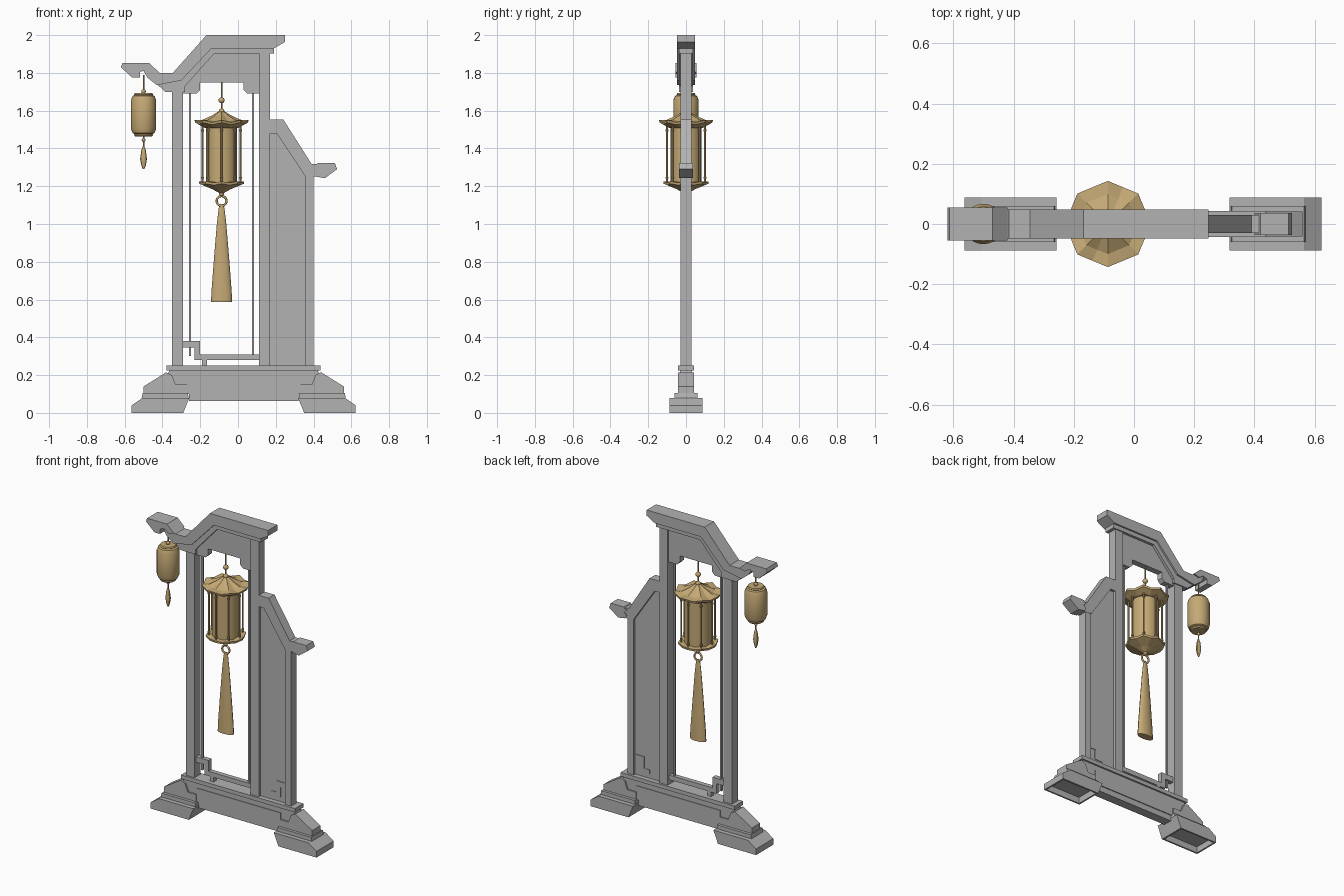
import bpy
import bmesh
import math
from mathutils import Matrix, Vector

cube = bpy.data.objects.get("Cube")
if cube:
    bpy.data.objects.remove(cube, do_unlink=True)


def make_material(name, rgb):
    mat = bpy.data.materials.new(name)
    mat.use_nodes = True
    colour = (*rgb, 1)
    mat.diffuse_color = colour
    mat.node_tree.nodes["Principled BSDF"].inputs["Base Color"].default_value = colour
    return mat


GREY = make_material("stone_grey", (.45, .45, .45))
GOLD = make_material("warm_gold", (.56, .4, .18))
FOOT_MIDDLE = .03
LANTERN_X = -.087
SMALL_X = -.5


def finish(name, bm, material, smooth=False):
    """Turn a bmesh into a named, coloured object."""
    bmesh.ops.recalc_face_normals(bm, faces=bm.faces)
    mesh = bpy.data.meshes.new(name)
    bm.to_mesh(mesh)
    bm.free()
    mesh.materials.append(material)
    obj = bpy.data.objects.new(name, mesh)
    bpy.context.collection.objects.link(obj)
    if smooth:
        bpy.ops.object.select_all(action="DESELECT")
        obj.select_set(True)
        bpy.context.view_layer.objects.active = obj
        bpy.ops.object.shade_smooth_by_angle(angle=math.radians(35))
    return obj


def slab(name, points, depth, mirror=False, hollow=False):
    """Extrude a front outline evenly to both sides of the middle plane."""
    if mirror:
        points = [(2 * FOOT_MIDDLE - x, z) for x, z in points]
    bm = bmesh.new()
    face = bm.faces.new([bm.verts.new((x, -depth, z)) for x, z in points])
    sweep = bmesh.ops.extrude_face_region(bm, geom=[face])
    moved = [v for v in sweep["geom"] if isinstance(v, bmesh.types.BMVert)]
    bmesh.ops.translate(bm, verts=moved, vec=(0, 2 * depth, 0))
    bmesh.ops.recalc_face_normals(bm, faces=bm.faces)
    if hollow:
        bm.normal_update()
        under = min(bm.faces, key=lambda f: f.calc_center_median().z)
        bmesh.ops.inset_region(bm, faces=[under], thickness=.015)
        lift = bmesh.ops.extrude_face_region(bm, geom=[under])
        inner = [v for v in lift["geom"] if isinstance(v, bmesh.types.BMVert)]
        bmesh.ops.translate(bm, verts=inner, vec=(0, 0, .04))
        bmesh.ops.delete(bm, geom=[under], context="FACES_ONLY")
    return finish(name, bm, GREY)


def block(name, left, right, low, high, depth):
    return slab(name, [(left, low), (right, low), (right, high), (left, high)], depth)


def turned(name, profile, x, sides=24, y=0, smooth=True, sag=0, flatten=1):
    """Revolve (radius, height) pairs; sag gives straight, drooping eaves."""
    bm = bmesh.new()
    rings = []
    for radius, height in profile:
        ring = []
        for i in range(sides):
            angle = math.tau * i / sides
            r, z = radius, height
            if sag and i % 2:
                r *= math.cos(math.tau / sides)
                z -= sag * radius
            ring.append(bm.verts.new((x + r * math.cos(angle),
                                      y + flatten * r * math.sin(angle), z)))
        rings.append(ring)
    for low, high in zip(rings, rings[1:]):
        for i in range(sides):
            j = (i + 1) % sides
            bm.faces.new((low[i], low[j], high[j], high[i]))
    bm.faces.new(rings[0])
    bm.faces.new(rings[-1])
    return finish(name, bm, GOLD, smooth)


def rod(name, x, low, high, radius, y=0):
    return turned(name, [(radius, low), (radius, high)], x, 8, y)


def bead(name, x, z, radius):
    bm = bmesh.new()
    bmesh.ops.create_uvsphere(bm, u_segments=16, v_segments=10, radius=radius,
                              matrix=Matrix.Translation((x, 0, z)))
    return finish(name, bm, GOLD, True)


# Stepped feet, mirrored about the middle of the base
for side, flip in (("right", False), ("left", True)):
    slab(side + "_foot", [(-.563, 0), (-.563, .04), (-.505, .08), (-.257, .08),
                          (-.27, .05), (-.29, 0)], .088, flip, True)
    slab(side + "_foot_step", [(-.51, .08), (-.505, .105), (-.265, .105),
                               (-.262, .08)], .06, flip)
    slab(side + "_foot_shoulder", [(-.5, .1), (-.5, .14), (-.38, .215), (-.35, .2),
                                   (-.33, .15), (-.27, .15), (-.27, .1)], .042, flip)

# Base beam and sill
block("base_beam", -.27, .33, .1, .19, .036)
block("base_lower_rim", -.26, .32, .063, .1, .03)
slab("base_upper_beam", [(-.34, .15), (-.37, .21), (-.36, .228), (.42, .228),
                         (.43, .21), (.4, .15)], .032)
block("sill", -.378, .438, .225, .25, .043)

# Posts and slender rails
block("right_post", -.35, -.29, .25, 1.72, .03)
block("middle_post", .11, .17, .25, 1.91, .03)
block("left_post", .355, .4, .25, 1.27, .028)
for name, x in (("right_rail", -.254), ("middle_rail", .08)):
    block(name, x - .006, x + .006, .3, 1.72, .006)

# Lower lattice in the opening, and its shallow echo on the side panel
block("lattice_arm", -.29, -.2, .345, .38, .016)
block("lattice_upright", -.23, -.2, .28, .38, .0155)
block("lattice_bar", -.23, .11, .28, .31, .015)
block("lattice_stub", -.19, -.165, .25, .28, .015)
block("panel_lattice_arm", .29, .355, .345, .38, .016)
block("panel_lattice_upright", .29, .315, .28, .38, .0155)
block("panel_lattice_bar", .25, .315, .28, .305, .015)

# Side panel with its sloping cap
slab("side_panel", [(.17, .25), (.36, .25), (.36, 1.27), (.21, 1.49), (.17, 1.49)], .012)
slab("side_cap", [(.17, 1.48), (.17, 1.553), (.24, 1.553), (.39, 1.317), (.42, 1.317),
                  (.42, 1.25), (.355, 1.255), (.204, 1.48)], .03)
slab("side_cap_tip", [(.4, 1.27), (.42, 1.29), (.4, 1.3), (.42, 1.322), (.513, 1.322),
                      (.525, 1.29), (.46, 1.243), (.415, 1.25)], .036)

# Top roof beam, under trim, upturned tip and bracket panel
slab("roof_beam", [(-.5, 1.81), (-.47, 1.84), (-.415, 1.8), (-.345, 1.8), (-.167, 2),
                   (.248, 2), (.248, 1.963), (.19, 1.93), (-.14, 1.93), (-.3, 1.76),
                   (-.43, 1.735), (-.48, 1.775)], .048)
slab("roof_trim", [(-.44, 1.75), (-.3, 1.77), (-.14, 1.94), (.19, 1.94), (.19, 1.903),
                   (-.125, 1.903), (-.28, 1.73), (-.28, 1.7), (-.385, 1.7)], .037)
slab("roof_tip", [(-.62, 1.83), (-.612, 1.852), (-.47, 1.852), (-.42, 1.805),
                  (-.46, 1.795), (-.49, 1.815), (-.52, 1.805), (-.52, 1.775),
                  (-.56, 1.775)], .055)
slab("bracket_panel", [(-.29, 1.72), (-.125, 1.91), (.11, 1.91), (.11, 1.69),
                       (.05, 1.69), (.03, 1.71), (.03, 1.75), (-.2, 1.75),
                       (-.2, 1.71), (-.22, 1.69), (-.29, 1.69)], .02)

# Main lantern with octagonal roof and tray
turned("lantern_body", [(.082, 1.21), (.082, 1.54)], LANTERN_X, 32)
turned("lantern_roof", [(.1, 1.515), (.14, 1.537), (.143, 1.55), (.1, 1.552),
                        (.05, 1.575), (.018, 1.595)], LANTERN_X, 16, smooth=False, sag=.08)
turned("lantern_tray", [(.01, 1.163), (.05, 1.185), (.118, 1.213), (.12, 1.226),
                        (.08, 1.226)], LANTERN_X, 16, smooth=False, sag=.06)
for i in range(8):
    turn = math.tau * i / 8
    x, y = LANTERN_X + .1 * math.cos(turn), .1 * math.sin(turn)
    rod("lantern_rod", x, 1.21, 1.53, .005, y)
    for z in (1.24, 1.49):
        turned("rod_collar", [(.008, z), (.008, z + .01)], x, 8, y)

# Cord, beads, ring and long tassel
rod("lantern_cord", LANTERN_X, 1.59, 1.76, .004)
bead("cord_bead", LANTERN_X, 1.655, .016)
bead("roof_finial", LANTERN_X, 1.597, .015)
bead("tray_finial", LANTERN_X, 1.16, .013)
bpy.ops.mesh.primitive_torus_add(location=(LANTERN_X, 0, 1.122), rotation=(math.pi / 2, 0, 0),
                                 major_radius=.026, minor_radius=.006,
                                 major_segments=20, minor_segments=8)
ring = bpy.context.object
ring.name = "tassel_ring"
ring.data.materials.append(GOLD)
bpy.ops.object.shade_smooth_by_angle(angle=math.radians(60))
turned("long_tassel", [(.056, .587), (.053, .65), (.04, .82), (.025, 1), (.016, 1.08),
                       (.01, 1.105)], LANTERN_X, 16, flatten=.45)

# Small hanging lantern
turned("small_lantern_body", [(.045, 1.475), (.058, 1.482), (.067, 1.505), (.067, 1.655),
                              (.058, 1.678), (.045, 1.685)], SMALL_X)
turned("small_lantern_upper_rim", [(.046, 1.68), (.05, 1.686), (.046, 1.694)], SMALL_X)
turned("small_lantern_lower_rim", [(.045, 1.464), (.05, 1.471), (.046, 1.48)], SMALL_X)
rod("small_lantern_cord", SMALL_X, 1.69, 1.79, .004)
bead("small_upper_bead", SMALL_X, 1.702, .012)
bead("small_lower_bead", SMALL_X, 1.445, .01)
rod("small_tassel_cord", SMALL_X, 1.4, 1.47, .004)
turned("small_tassel", [(.004, 1.29), (.012, 1.31), (.018, 1.345), (.012, 1.39),
                        (.005, 1.41)], SMALL_X, 10, flatten=.7)
